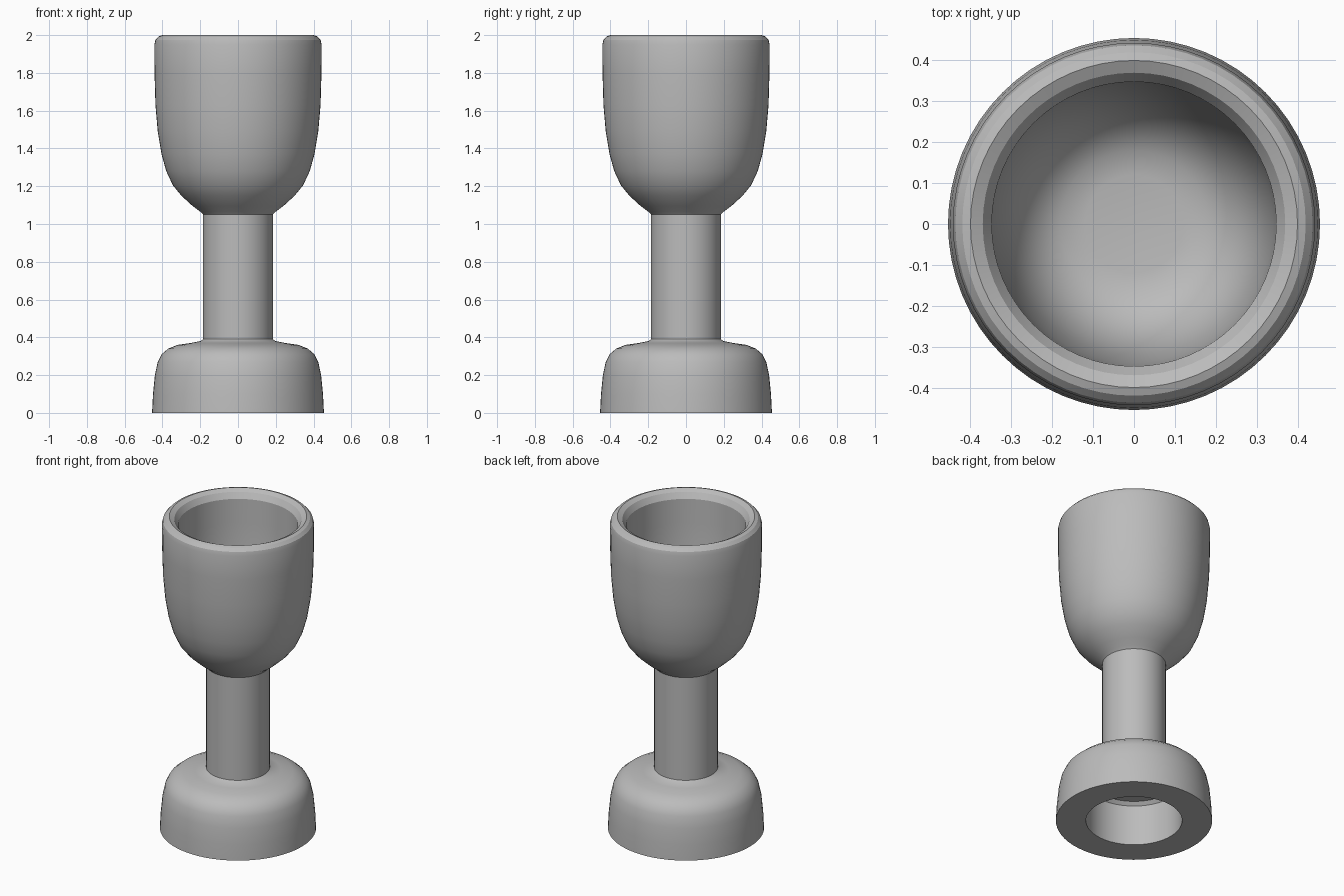
import bpy, bmesh, math

cube = bpy.data.objects.get("Cube")
if cube:
    bpy.data.objects.remove(cube, do_unlink=True)

grey = bpy.data.materials.new("plain grey")
grey.use_nodes = True
COLOUR = (0.5, 0.5, 0.5, 1)
grey.diffuse_color = COLOUR
grey.node_tree.nodes["Principled BSDF"].inputs["Base Color"].default_value = COLOUR


def lathe(name, profile, sides=64):
    """Spin a (radius, height) profile around the z axis."""
    bm = bmesh.new()
    verts = [bm.verts.new((r, 0, z)) for r, z in profile]
    edges = [bm.edges.new(pair) for pair in zip(verts, verts[1:])]
    bmesh.ops.spin(bm, geom=verts + edges, cent=(0, 0, 0), axis=(0, 0, 1),
                   angle=math.tau, steps=sides)
    bmesh.ops.remove_doubles(bm, verts=bm.verts, dist=0.0005)
    bmesh.ops.recalc_face_normals(bm, faces=bm.faces)
    # an open shell is turned so that its first ring faces outward
    bm.faces.ensure_lookup_table()
    probe = max(bm.faces, key=lambda f: f.calc_center_median().xy.length)
    if probe.normal.xy.dot(probe.calc_center_median().xy) < 0:
        bmesh.ops.reverse_faces(bm, faces=bm.faces)
    mesh = bpy.data.meshes.new(name)
    bm.to_mesh(mesh)
    bm.free()
    mesh.materials.append(grey)
    obj = bpy.data.objects.new(name, mesh)
    bpy.context.collection.objects.link(obj)
    bpy.ops.object.select_all(action="DESELECT")
    obj.select_set(True)
    bpy.context.view_layer.objects.active = obj
    bpy.ops.object.shade_smooth_by_angle(angle=math.radians(25))
    return obj


# Foot: rounded shoulder, flat ring underneath and a hollow
lathe("foot", [(.185, .39), (.2, .38), (.25, .37), (.32, .36), (.37, .34),
               (.405, .31), (.425, .27), (.44, .2), (.45, .1), (.455, 0),
               (.28, 0), (.28, .26), (.26, .28), (0, .28)])

# Stem: straight tube joining foot and cup
lathe("stem", [(.185, .385), (.185, 1.055)])

# Cup: flared outside, rounded rim and deep bowl
lathe("cup", [(.185, 1.05), (.2, 1.065), (.24, 1.095), (.3, 1.15),
              (.345, 1.205), (.38, 1.28), (.405, 1.37), (.425, 1.49),
              (.437, 1.63), (.442, 1.8), (.443, 1.95), (.437, 1.975),
              (.42, 1.993), (.4, 2), (.37, 1.985), (.348, 1.95),
              (.345, 1.8), (.34, 1.6), (.32, 1.44), (.29, 1.33),
              (.24, 1.25), (.18, 1.21), (.12, 1.2), (0, 1.2)])
